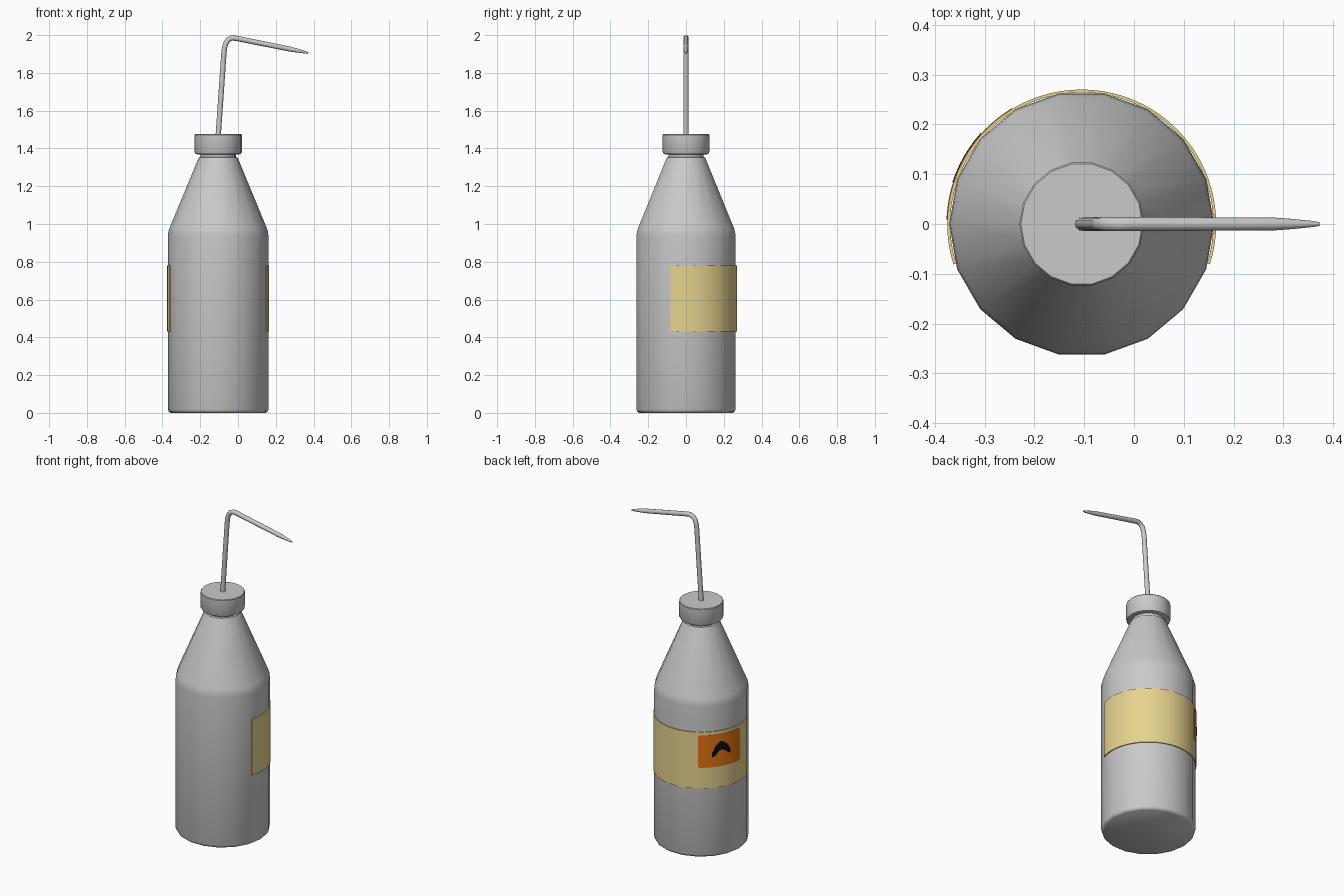
import bpy, bmesh, math

if "Cube" in bpy.data.objects:
    bpy.data.objects.remove(bpy.data.objects["Cube"])

CX = -0.105          # bottle axis


def material(name, rgb):
    m = bpy.data.materials.new(name)
    m.diffuse_color = (*rgb, 1)
    m.use_nodes = True
    m.node_tree.nodes["Principled BSDF"].inputs["Base Color"].default_value = m.diffuse_color
    return m


GREY = material("grey plastic", (0.588, 0.588, 0.588))
TAN = material("tan paper", (0.93, 0.76, 0.32))
ORANGE = material("warning orange", (1.0, 0.22, 0.006))
BLACK = material("black ink", (0.004, 0.004, 0.004))


def finish(name, bm, mat, angle=35):
    bmesh.ops.recalc_face_normals(bm, faces=bm.faces)
    me = bpy.data.meshes.new(name)
    bm.to_mesh(me)
    bm.free()
    me.materials.append(mat)
    me.shade_smooth()
    me.set_sharp_from_angle(angle=math.radians(angle))
    ob = bpy.data.objects.new(name, me)
    bpy.context.collection.objects.link(ob)
    return ob


def skin(bm, rings, closed=True):
    """Join rings of vertices with quads and cap both ends."""
    n = len(rings[0])
    for a, b in zip(rings, rings[1:]):
        for i in range(n):
            j = (i + 1) % n
            bm.faces.new((a[i], a[j], b[j], b[i]))
    bm.faces.new(rings[0])
    bm.faces.new(rings[-1])


def lathe(name, profile, mat, sides=18):
    bm = bmesh.new()
    rings = []
    for r, z in profile:
        rings.append([bm.verts.new((CX + r * math.cos(2 * math.pi * i / sides),
                                    r * math.sin(2 * math.pi * i / sides), z))
                      for i in range(sides)])
    skin(bm, rings)
    return finish(name, bm, mat)


def band(name, columns, r0, r1, mat):
    """Curved plate round the bottle; columns are (azimuth, low z, high z)."""
    bm = bmesh.new()
    rings = []
    for az, lo, hi in columns:
        c, s = math.cos(math.radians(az)), math.sin(math.radians(az))
        rings.append([bm.verts.new((CX + r * c, r * s, z))
                      for r, z in ((r0, lo), (r1, lo), (r1, hi), (r0, hi))])
    skin(bm, rings)
    return finish(name, bm, mat)


def tube(name, path, mat, sides=12):
    """Round tube along (x, z, radius) points in the y = 0 plane."""
    bm = bmesh.new()
    rings = []
    for k, (x, z, r) in enumerate(path):
        x0, z0, _ = path[max(k - 1, 0)]
        x1, z1, _ = path[min(k + 1, len(path) - 1)]
        d = math.hypot(x1 - x0, z1 - z0)
        nx, nz = -(z1 - z0) / d, (x1 - x0) / d
        ring = []
        for i in range(sides):
            a = 2 * math.pi * i / sides
            ring.append(bm.verts.new((x + nx * r * math.cos(a), r * math.sin(a),
                                      z + nz * r * math.cos(a))))
        rings.append(ring)
    skin(bm, rings)
    return finish(name, bm, mat, 50)


# Bottle body with shoulder and short neck
lathe("bottle", [(0.252, 0.0), (0.261, 0.006), (0.266, 0.018), (0.266, 0.935),
                 (0.264, 0.958), (0.257, 0.98), (0.107, 1.342), (0.102, 1.352),
                 (0.094, 1.355), (0.094, 1.39)], GREY)

# Screw cap
lathe("cap", [(0.108, 1.368), (0.120, 1.371), (0.125, 1.38), (0.125, 1.472),
              (0.122, 1.476)], GREY)

# Bent spout with tapered tip
tube("spout", [(-0.106, 1.45, 0.014), (-0.075, 1.90, 0.014), (-0.071, 1.935, 0.014),
               (-0.063, 1.960, 0.014), (-0.050, 1.977, 0.014), (-0.032, 1.985, 0.014),
               (-0.010, 1.983, 0.014), (0.02, 1.977, 0.014), (0.28, 1.925, 0.013),
               (0.32, 1.917, 0.010), (0.36, 1.908, 0.006), (0.372, 1.905, 0.004)], GREY)

# Paper label wrapped round the back
band("label", [(-17.5 + 215 * i / 48, 0.43, 0.78) for i in range(49)],
     0.264, 0.270, TAN)

# Orange warning panel with slightly rounded corners
panel = [(121 + 57 * i / 16, 0.56, 0.76) for i in range(17)]
panel = [(121, 0.568, 0.752), (122.2, 0.561, 0.759)] + panel[1:-1] + \
        [(176.8, 0.561, 0.759), (178, 0.568, 0.752)]
band("warning_panel", panel, 0.269, 0.2715, ORANGE)

# Black flame-like mark on the panel
band("warning_mark", [(138, 0.622, 0.650), (142, 0.628, 0.685), (146, 0.655, 0.708),
                      (150, 0.664, 0.716), (154, 0.655, 0.705), (158, 0.640, 0.690),
                      (162, 0.630, 0.655)], 0.271, 0.2728, BLACK)
